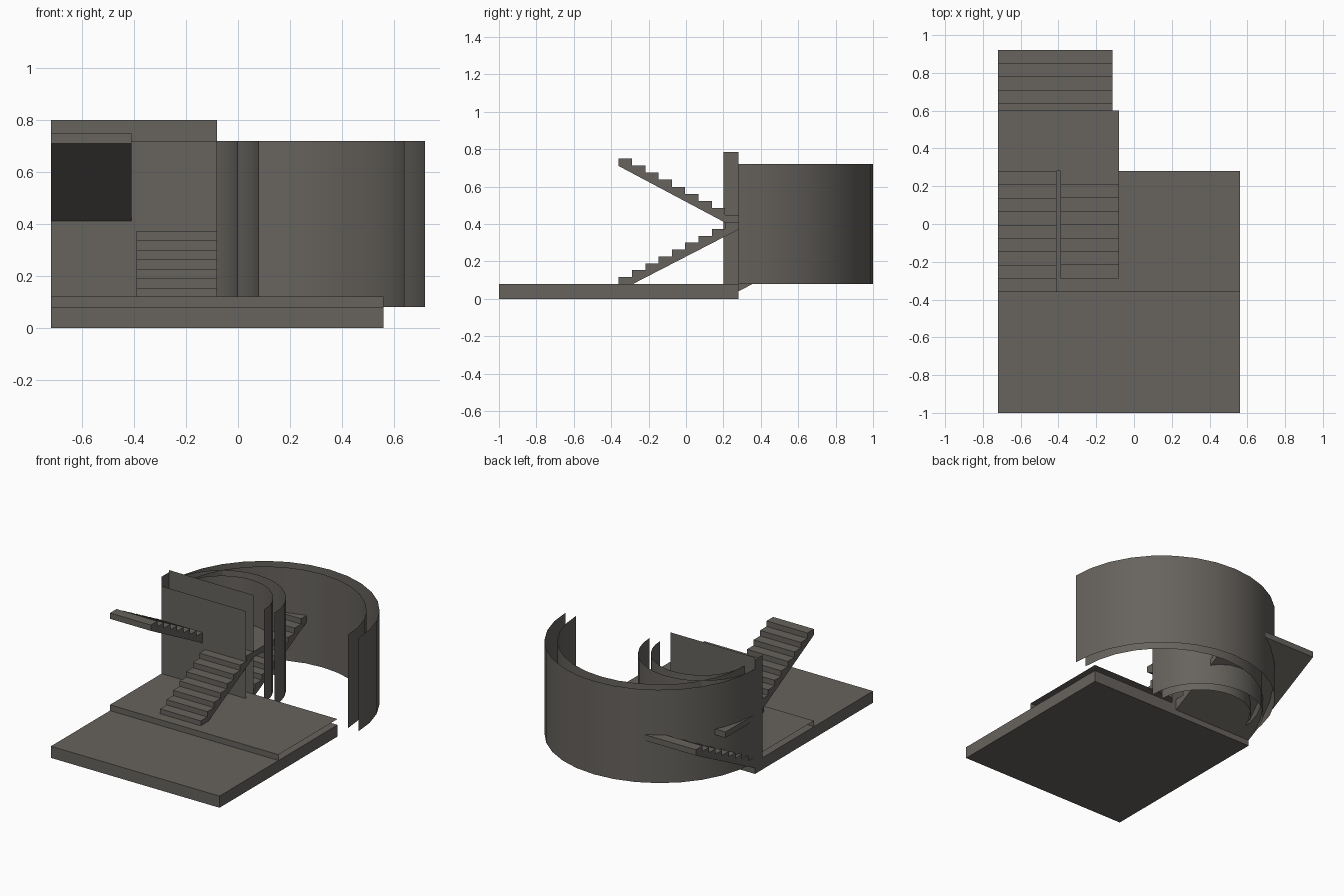
import bpy, math

if "Cube" in bpy.data.objects:
    bpy.data.objects.remove(bpy.data.objects["Cube"])

mat = bpy.data.materials.new("warm_grey")
mat.diffuse_color = (0.135, 0.125, 0.112, 1)
mat.use_nodes = True
mat.node_tree.nodes["Principled BSDF"].inputs["Base Color"].default_value = mat.diffuse_color


def make(name, verts, faces, smooth=False):
    me = bpy.data.meshes.new(name)
    me.from_pydata(verts, [], faces)
    me.materials.append(mat)
    ob = bpy.data.objects.new(name, me)
    bpy.context.collection.objects.link(ob)
    if smooth:
        for p in me.polygons:
            p.use_smooth = True
    return ob


def extrude_x(name, prof, x0, x1):
    """Closed y-z outline extruded between two x positions."""
    n = len(prof)
    v = [(x, y, z) for x in (x0, x1) for y, z in prof]
    f = [(i, (i + 1) % n, n + (i + 1) % n, n + i) for i in range(n)]
    f += [tuple(reversed(range(n))), tuple(range(n, 2 * n))]
    ob = make(name, v, f)
    import bmesh
    bm = bmesh.new()
    bm.from_mesh(ob.data)
    bmesh.ops.recalc_face_normals(bm, faces=bm.faces)
    bm.to_mesh(ob.data)
    bm.free()
    return ob


def box(name, x0, x1, y0, y1, z0, z1):
    return extrude_x(name, [(y0, z0), (y1, z0), (y1, z1), (y0, z1)], x0, x1)


def flight(name, x0, x1, y0, y1, z0, z1, steps=9, thick=0.04):
    """Stair with a straight sloping underside."""
    t, r = (y1 - y0) / steps, (z1 - z0) / steps
    prof = [(y0, z0 - thick)]
    for i in range(steps):
        prof += [(y0 + i * t, z0 + (i + 1) * r), (y0 + (i + 1) * t, z0 + (i + 1) * r)]
    prof.append((y1, z1 - thick))
    return extrude_x(name, prof, x0, x1)


def arc_wall(name, cx, cy, r, z0, z1, seg=16):
    """Open half-round wall sheet bulging to the back."""
    v = []
    for i in range(seg + 1):
        a = math.pi * i / seg
        x, y = cx + r * math.cos(a), cy + r * math.sin(a)
        v += [(x, y, z0), (x, y, z1)]
    f = [(2 * i + 2, 2 * i, 2 * i + 1, 2 * i + 3) for i in range(seg)]
    return make(name, v, f, True)


# Ground slab and raised floor sheet with its front riser
box("base_slab", -0.72, 0.56, -1, 0.28, 0, 0.08)
make("raised_floor",
     [(-0.72, -0.36, 0.08), (0.56, -0.36, 0.08), (0.56, -0.36, 0.12),
      (-0.72, -0.36, 0.12), (0.56, 0.28, 0.12), (-0.72, 0.28, 0.12)],
     [(0, 1, 2, 3), (3, 2, 4, 5)])

# Half-round wall shells
for name, cx, r in (("outer_wall_outside", 0, 0.72), ("outer_wall_inside", 0, 0.64),
                    ("inner_wall_outside", -0.32, 0.40), ("inner_wall_inside", -0.32, 0.32)):
    arc_wall(name, cx, 0.28, r, 0.08, 0.72)

# Straight wall sheets behind the stairs
make("front_wall_sheet", [(-0.72, 0.2, 0.08), (-0.08, 0.2, 0.08), (-0.08, 0.2, 0.72), (-0.72, 0.2, 0.72)],
     [(0, 1, 2, 3)])
make("rear_wall_sheet", [(-0.72, 0.28, 0.08), (-0.08, 0.28, 0.08), (-0.08, 0.28, 0.8), (-0.72, 0.28, 0.8)],
     [(0, 1, 2, 3)])
make("wall_side", [(-0.72, 0.28, 0.08), (-0.72, 0.2, 0.08), (-0.72, 0.2, 0.785), (-0.72, 0.28, 0.785)],
     [(0, 1, 2, 3)])

# Stair flights and landing
flight("lower_stair", -0.39, -0.08, -0.36, 0.28, 0.08, 0.41)
flight("upper_stair", -0.72, -0.41, 0.28, -0.36, 0.41, 0.75)
flight("rear_stair", -0.72, -0.115, 0.28, 0.92, 0.08, 0.41)
box("landing", -0.72, -0.08, 0.28, 0.6, 0.37, 0.41)
